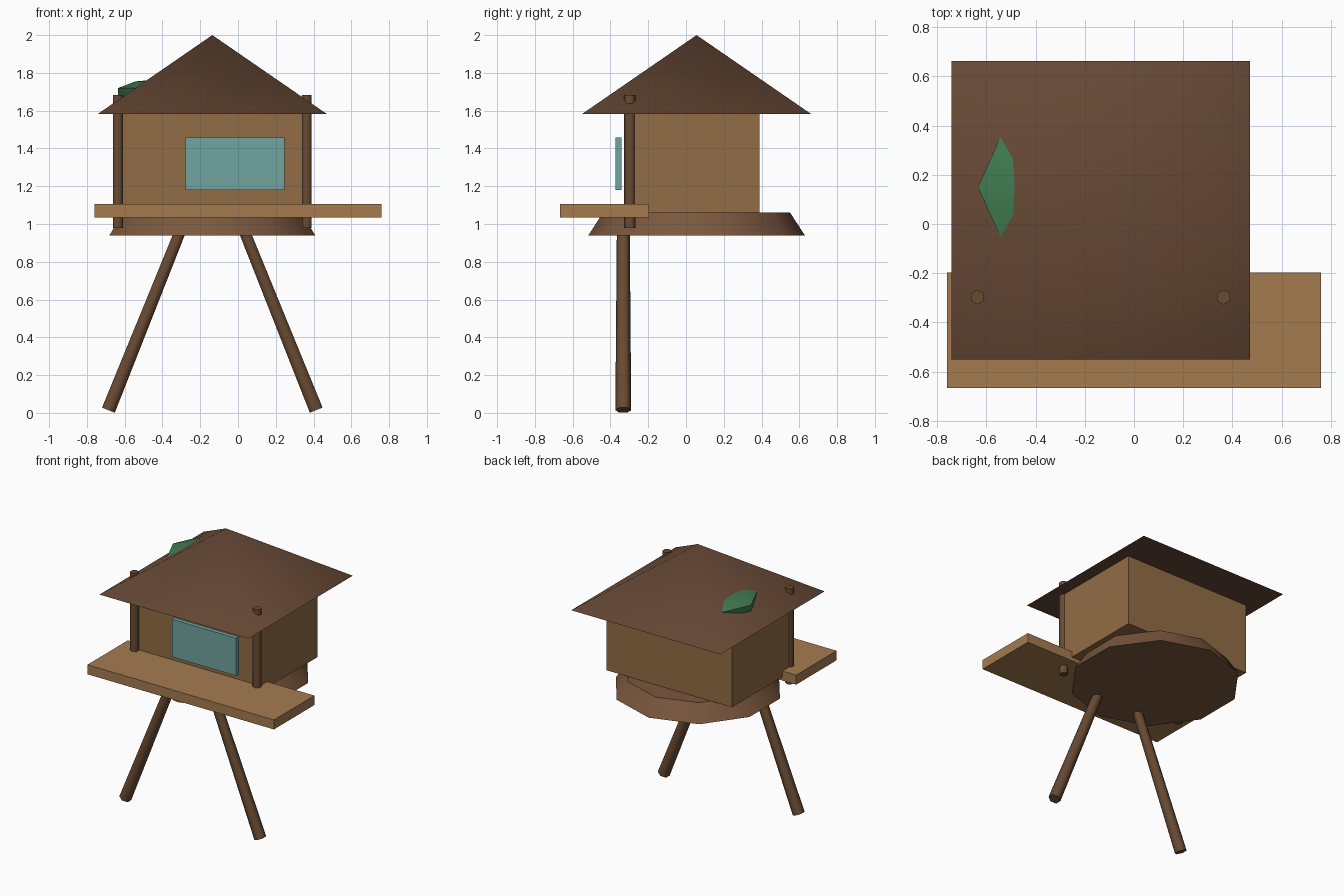
import bpy, bmesh
from math import sin, cos, pi, radians, atan2, hypot
from mathutils import Matrix, Vector

if "Cube" in bpy.data.objects:
    bpy.data.objects.remove(bpy.data.objects["Cube"])

CX, CY = -0.136, 0.056   # centre of the hut


def mat(name, r, g, b):
    m = bpy.data.materials.new(name)
    m.diffuse_color = [(c / 255) ** 2.2 for c in (r, g, b)] + [1]
    m.use_nodes = True
    m.node_tree.nodes["Principled BSDF"].inputs["Base Color"].default_value = m.diffuse_color
    return m


ROOF = mat("roof_brown", 102, 74, 56)
WALL = mat("wall_wood", 145, 108, 70)
DECK = mat("deck_wood", 163, 122, 80)
BASE = mat("base_wood", 122, 88, 64)
POLE = mat("pole_wood", 104, 76, 54)
GLASS = mat("window_teal", 113, 163, 157)
LEAF = mat("leaf_green", 66, 122, 82)


def finish(name, bm, material, angle=None):
    bmesh.ops.recalc_face_normals(bm, faces=bm.faces)
    me = bpy.data.meshes.new(name)
    bm.to_mesh(me)
    bm.free()
    me.materials.append(material)
    ob = bpy.data.objects.new(name, me)
    bpy.context.collection.objects.link(ob)
    if angle:
        bpy.ops.object.select_all(action='DESELECT')
        ob.select_set(True)
        bpy.context.view_layer.objects.active = ob
        bpy.ops.object.shade_smooth_by_angle(angle=radians(angle))
    return ob


def box(name, lo, hi, material):
    lo, hi = Vector(lo), Vector(hi)
    bm = bmesh.new()
    bmesh.ops.create_cube(bm, size=1, matrix=Matrix.Translation((lo + hi) / 2)
                          @ Matrix.Diagonal((*(hi - lo), 1)))
    finish(name, bm, material)


def lathe(name, profile, n, phase, matrix, material, angle=None):
    """Stack of n-sided rings (radius, z); radius 0 makes a tip, open ends are capped."""
    bm = bmesh.new()
    rings = []
    for r, z in profile:
        k = n if r else 1
        rings.append([bm.verts.new((r * cos(phase + 2 * pi * i / n),
                                    r * sin(phase + 2 * pi * i / n), z)) for i in range(k)])
    for a, b in zip(rings, rings[1:]):
        for i in range(n):
            j = (i + 1) % n
            quad = [a[i % len(a)], a[j % len(a)], b[j % len(b)], b[i % len(b)]]
            bm.faces.new(list(dict.fromkeys(quad)))
    for ring in (rings[0], rings[-1]):
        if len(ring) > 1:
            bm.faces.new(ring)
    bm.transform(matrix)
    finish(name, bm, material, angle)


hub = Matrix.Translation((CX, CY, 0))

# Flared round base, cabin and pyramid roof
lathe("round_base", [(0.573, 0.94), (0.494, 1.062)], 10, pi / 2, hub, BASE, 50)
box("cabin", (CX - 0.512, CY - 0.334, 1.062), (CX + 0.512, CY + 0.334, 1.585), WALL)
lathe("roof", [(0.607 * 2 ** 0.5, 1.582), (0, 2.0)], 4, pi / 4, hub, ROOF, 65)

# Front deck and window
box("deck", (-0.76, -0.667, 1.035), (0.76, -0.197, 1.105), DECK)
box("window", (-0.277, -0.373, 1.18), (0.246, -0.341, 1.457), GLASS)

# Posts and splayed legs, mirrored about the hut centre
for side, s in (("left", -1), ("right", 1)):
    lathe(side + "_post", [(0.03, 0.978), (0.03, 1.682)], 6, pi / 2,
          Matrix.Translation((CX + s * 0.5, -0.297, 0)), POLE, 65)
    dx, dz = -s * 0.392, 0.976
    m = (Matrix.Translation((CX + s * 0.55, -0.332, 0.0145))
         @ Matrix.Rotation(atan2(dx, dz), 4, 'Y'))
    lathe(side + "_leg", [(0.042, 0), (0.034, hypot(dx, dz))], 6, pi / 2, m, POLE, 65)

# Moss patch half sunk into the left roof slope
moss = [(sin(pi * k / 5), -cos(pi * k / 5)) for k in range(1, 5)]
lathe("moss_patch", [(0, -1)] + moss + [(0, 1)], 6, 0,
      Matrix.Translation((-0.397, 0.15, 1.698)) @ Matrix.Diagonal((0.25, 0.32, 0.07, 1)), LEAF, 65)
